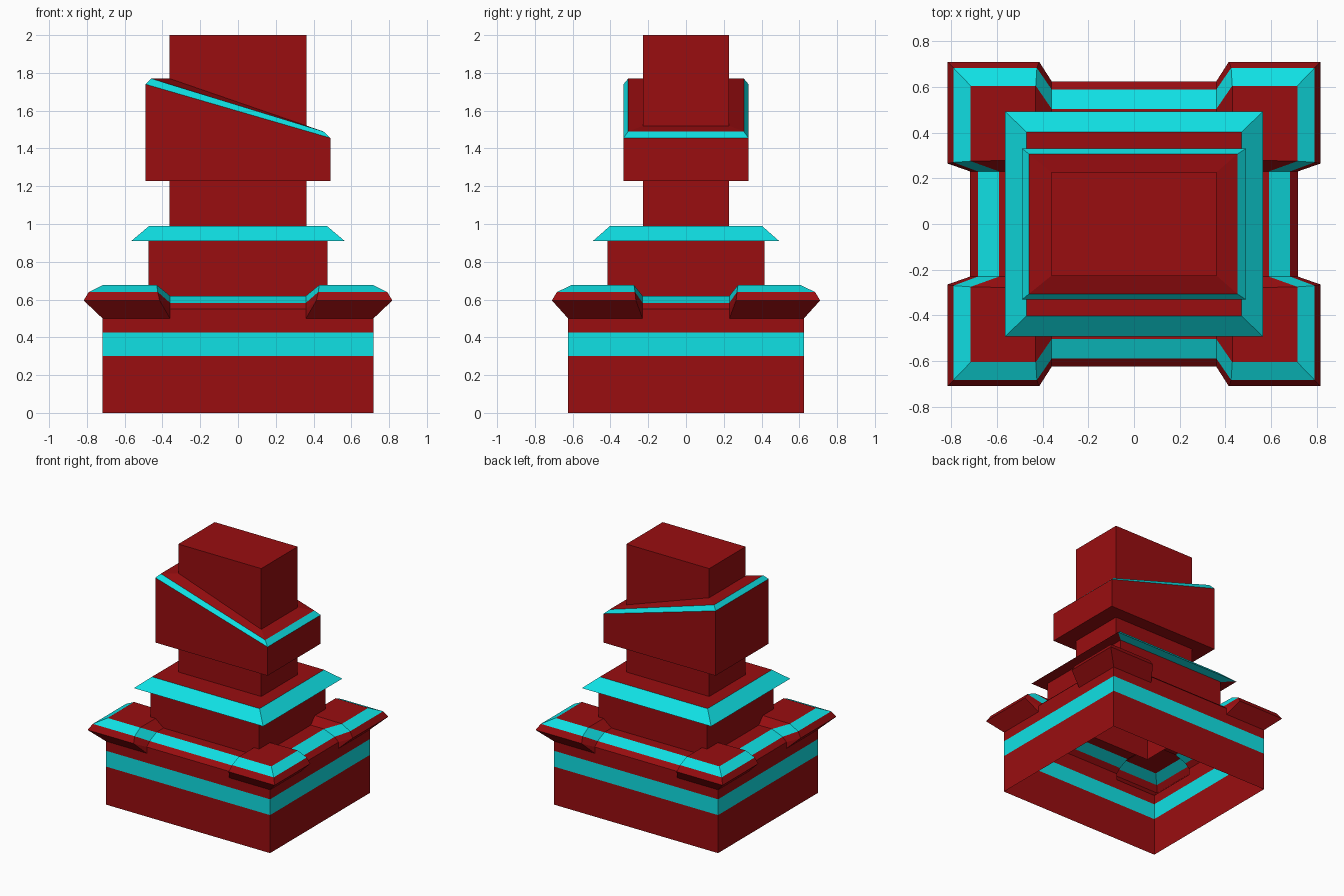
import bpy, bmesh

if "Cube" in bpy.data.objects:
    bpy.data.objects.remove(bpy.data.objects["Cube"])


def material(name, rgb):
    m = bpy.data.materials.new(name)
    m.diffuse_color = (*rgb, 1)
    m.use_nodes = True
    m.node_tree.nodes["Principled BSDF"].inputs["Base Color"].default_value = m.diffuse_color
    return m


MATS = [material("red", (0.32, 0.004, 0.005)), material("cyan", (0.005, 0.75, 0.78))]
RED, CYAN = 0, 1


def loft(name, rings, strips, cap=False, odd_faces=()):
    """Skin counter-clockwise rings from bottom to top, one colour per strip."""
    bm = bmesh.new()
    loops = [[bm.verts.new(p) for p in ring] for ring in rings]
    n = len(loops[0])
    for s, (lo, hi) in enumerate(zip(loops, loops[1:])):
        for i in range(n):
            j = (i + 1) % n
            f = bm.faces.new((lo[i], lo[j], hi[j], hi[i]))
            f.material_index = CYAN if (s, i) in odd_faces else strips[s]
    if cap:
        bm.faces.new(loops[-1])
    bmesh.ops.remove_doubles(bm, verts=bm.verts[:], dist=1e-4)
    bmesh.ops.dissolve_degenerate(bm, edges=bm.edges[:], dist=1e-4)
    me = bpy.data.meshes.new(name)
    bm.to_mesh(me)
    bm.free()
    for m in MATS:
        me.materials.append(m)
    ob = bpy.data.objects.new(name, me)
    bpy.context.collection.objects.link(ob)
    return ob


def rect(x, y, z):
    return [(x, -y, z), (x, y, z), (-x, y, z), (-x, -y, z)]


def slanted(xl, xr, y, zl, zr):
    return [(xr, -y, zr), (xr, y, zr), (xl, y, zl), (xl, -y, zl)]


def notched(cx, cy, cz, mx, my, mz, tx, ty):
    """Outline with raised, projecting corners and lower middles."""
    quarter = [(mx, 0.23, mz), (cx, ty, cz), (cx, cy, cz), (tx, cy, cz), (0.36, my, mz)]
    ring = []
    for sx, sy in ((1, 1), (-1, 1), (-1, -1), (1, -1)):
        pts = quarter if sx * sy > 0 else quarter[::-1]
        ring += [(sx * x, sy * y, z) for x, y, z in pts]
    return ring


# Open-bottomed base with its coloured band
loft("base", [rect(0.717, 0.624, z) for z in (0, 0.30, 0.425, 0.50)], [RED, CYAN, RED])

# Ledge with heavy corner blocks
loft("ledge", [
    notched(0.717, 0.624, 0.50, 0.717, 0.624, 0.50, 0.36, 0.23),
    notched(0.817, 0.71, 0.595, 0.717, 0.624, 0.55, 0.415, 0.265),
    notched(0.79, 0.683, 0.64, 0.683, 0.588, 0.583, 0.425, 0.27),
    notched(0.715, 0.605, 0.677, 0.59, 0.503, 0.62, 0.43, 0.275),
    notched(0.475, 0.415, 0.677, 0.475, 0.415, 0.62, 0.43, 0.28),
], [RED, RED, CYAN, RED])

# Core block and flared cornice
loft("core", [rect(0.475, 0.415, 0.62), rect(0.475, 0.415, 0.91)], [RED])
loft("cornice", [
    rect(0.475, 0.415, 0.91),
    rect(0.565, 0.493, 0.91),
    rect(0.47, 0.402, 0.99),
    rect(0.362, 0.227, 0.99),
], [RED, CYAN, RED], odd_faces={(0, 1)})

# Neck below the collar
loft("neck", [rect(0.362, 0.227, 0.99), rect(0.362, 0.227, 1.228)], [RED])

# Collar with slanted, bevelled top
loft("collar", [
    rect(0.362, 0.227, 1.228),
    rect(0.49, 0.331, 1.228),
    slanted(-0.49, 0.49, 0.331, 1.74, 1.455),
    slanted(-0.46, 0.452, 0.306, 1.77, 1.49),
    slanted(-0.362, 0.362, 0.227, 1.77, 1.52),
], [RED, RED, CYAN, RED])

# Upper post
loft("post", [slanted(-0.362, 0.362, 0.227, 1.77, 1.52), rect(0.362, 0.227, 2.0)], [RED], cap=True)
